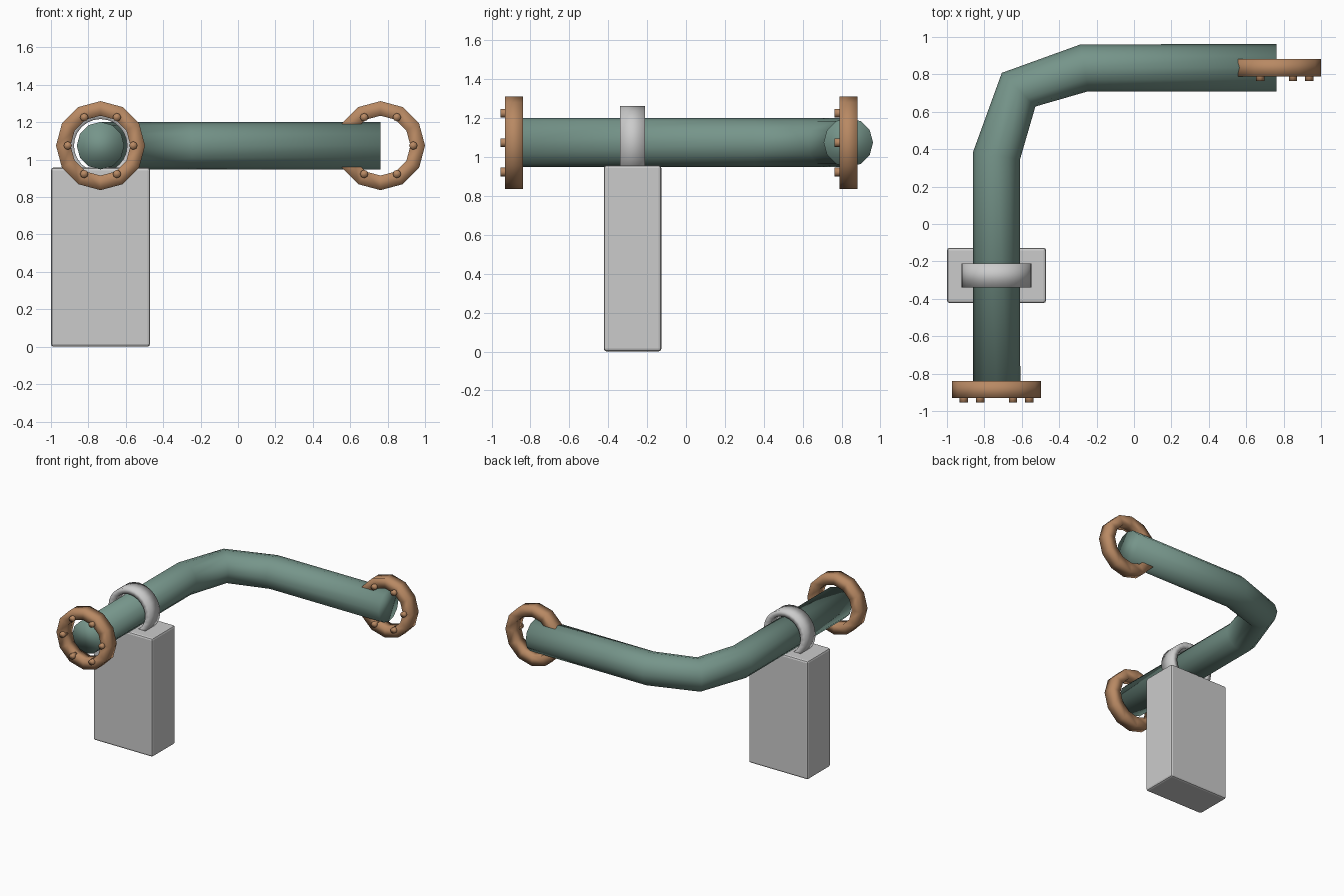
import bpy, bmesh, math
from mathutils import Vector, Matrix

if "Cube" in bpy.data.objects:
    bpy.data.objects.remove(bpy.data.objects["Cube"])

PX, PY, PZ = -0.735, 0.835, 1.075   # pipe run lines and height
PIPE_R = 0.127


def material(name, rgb):
    m = bpy.data.materials.new(name)
    m.diffuse_color = (*rgb, 1)
    m.use_nodes = True
    m.node_tree.nodes["Principled BSDF"].inputs["Base Color"].default_value = m.diffuse_color
    return m


green = material("sage_green", (0.18, 0.30, 0.255))
copper = material("copper_brown", (0.48, 0.25, 0.125))
grey = material("light_grey", (0.60, 0.60, 0.60))


def finish(name, bm, mat, smooth=True):
    bmesh.ops.recalc_face_normals(bm, faces=bm.faces[:])
    for f in bm.faces:
        f.smooth = smooth
    me = bpy.data.meshes.new(name)
    bm.to_mesh(me)
    bm.free()
    ob = bpy.data.objects.new(name, me)
    bpy.context.collection.objects.link(ob)
    me.materials.append(mat)
    return ob


def bridge(bm, a, b):
    n = len(a)
    for i in range(n):
        j = (i + 1) % n
        bm.faces.new((a[i], a[j], b[j], b[i]))


def pipe(name, path, radius, sides, mat):
    """Round tube swept along a level path, closed at both ends."""
    bm = bmesh.new()
    pts = [Vector(p) for p in path]
    rings = []
    for i, p in enumerate(pts):
        t = Vector((0, 0, 0))
        if i > 0:
            t += (p - pts[i - 1]).normalized()
        if i < len(pts) - 1:
            t += (pts[i + 1] - p).normalized()
        side = t.normalized().cross(Vector((0, 0, 1)))
        rings.append([bm.verts.new(p + radius * (
            side * math.cos(2 * math.pi * k / sides)
            + Vector((0, 0, math.sin(2 * math.pi * k / sides)))))
            for k in range(sides)])
    for a, b in zip(rings, rings[1:]):
        bridge(bm, a, b)
    bm.faces.new(rings[0])
    bm.faces.new(rings[-1])
    return finish(name, bm, mat)


def collar(name, centre, inner, outer, half_depth, sides, mat):
    """Flat-sided ring around the y axis."""
    bm = bmesh.new()
    profile = [(inner, -half_depth), (outer, -half_depth),
               (outer, half_depth), (inner, half_depth)]
    loops = []
    for k in range(sides):
        a = 2 * math.pi * k / sides
        loops.append([bm.verts.new(Vector(centre) + Vector(
            (r * math.cos(a), d, r * math.sin(a)))) for r, d in profile])
    for k in range(sides):
        bridge(bm, loops[k], loops[(k + 1) % sides])
    return finish(name, bm, mat)


def bolts(name, centre, ring_r, mat):
    """Six small bolt heads on the front of a flange."""
    bm = bmesh.new()
    for k in range(6):
        a = k * math.pi / 3
        pos = Vector(centre) + Vector(
            (ring_r * math.cos(a), -0.045, ring_r * math.sin(a)))
        bmesh.ops.create_cone(
            bm, cap_ends=True, segments=8, radius1=0.022, radius2=0.022, depth=0.05,
            matrix=Matrix.Translation(pos) @ Matrix.Rotation(math.pi / 2, 4, 'X'))
    return finish(name, bm, mat)


# Bent pipe
start, end = (PX, -0.885, PZ), (0.762, PY, PZ)
pipe("pipe", [start, (PX, 0.365, PZ), (-0.617, 0.718, PZ),
              (-0.265, PY, PZ), end], PIPE_R, 12, green)

# Flanges with bolts at both pipe ends
for label, c in (("front", start), ("back", end)):
    collar(label + "_flange", c, 0.16, 0.238, 0.046, 12, copper)
    bolts(label + "_bolts", c, 0.175, copper)

# Clamp ring around the pipe
collar("clamp", (PX, -0.275, PZ), 0.142, 0.187, 0.064, 24, grey)

# Support block with softened edges
bm = bmesh.new()
bmesh.ops.create_cube(bm, size=1, matrix=Matrix.Translation((PX, -0.275, 0.479))
                      @ Matrix.Diagonal((0.53, 0.296, 0.958, 1)))
bmesh.ops.bevel(bm, geom=bm.edges[:], offset=0.015, segments=2,
                profile=0.5, affect='EDGES')
finish("support_block", bm, grey, smooth=False)
